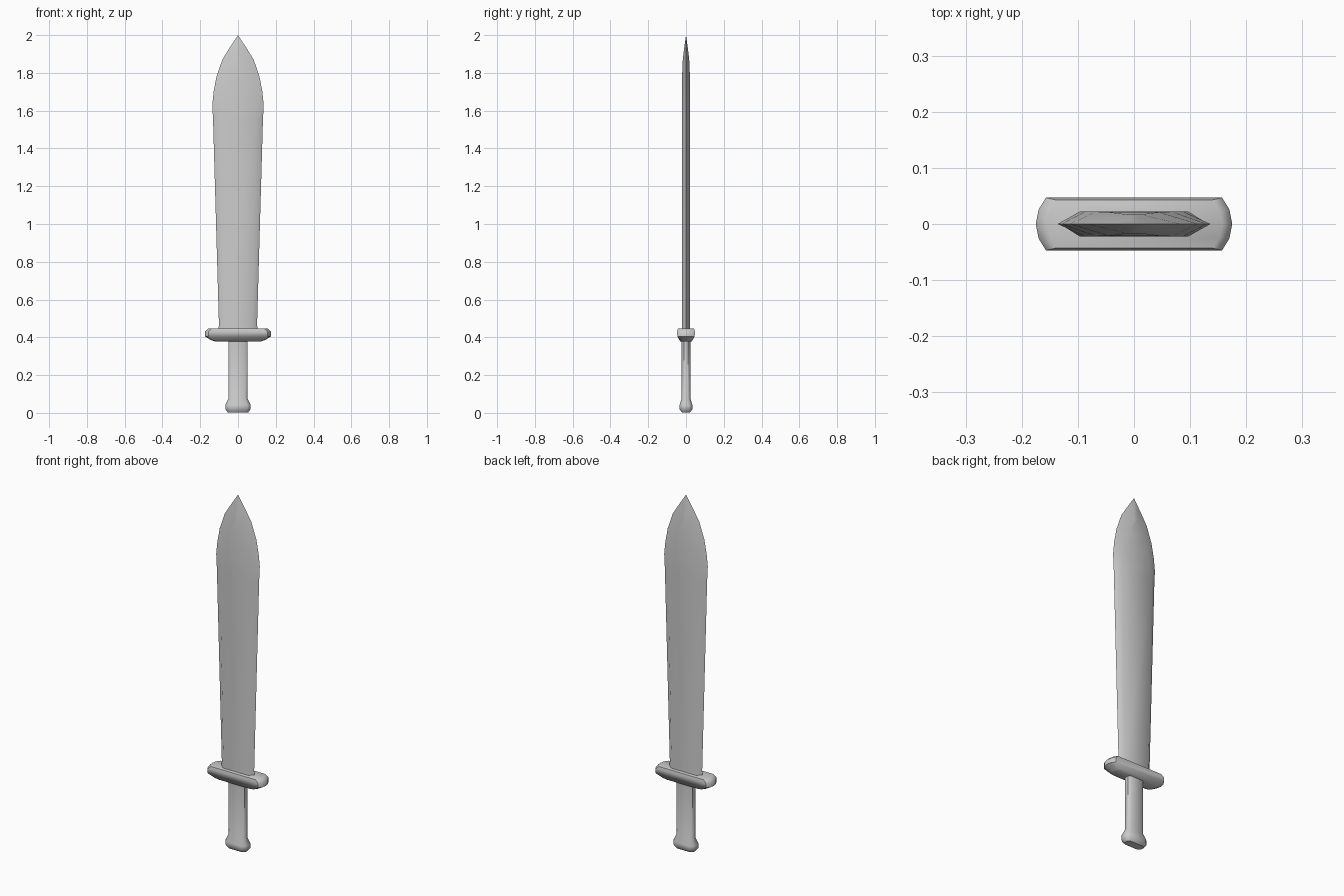
import bpy, bmesh, math

if "Cube" in bpy.data.objects:
    bpy.data.objects.remove(bpy.data.objects["Cube"])


def mirror_section(quarter):
    """Complete a counter-clockwise outline from its +x +y quarter."""
    pts = list(quarter)
    pts += [(-x, y) for x, y in reversed(quarter) if x > 1e-6]
    pts += [(x, -y) for x, y in reversed(pts) if y > 1e-6]
    return pts


def loft(name, rings, tip=None):
    """Skin a stack of (z, quarter outline) rings, capped or ending in a tip."""
    bm = bmesh.new()
    loops = [[bm.verts.new((x, y, z)) for x, y in mirror_section(q)] for z, q in rings]
    n = len(loops[0])
    for a, b in zip(loops, loops[1:]):
        for i in range(n):
            j = (i + 1) % n
            bm.faces.new((a[i], a[j], b[j], b[i]))
    bm.faces.new(loops[0][::-1])
    if tip is None:
        bm.faces.new(loops[-1])
    else:
        t = bm.verts.new((0, 0, tip))
        for i in range(n):
            bm.faces.new((loops[-1][i], loops[-1][(i + 1) % n], t))
    bmesh.ops.recalc_face_normals(bm, faces=bm.faces)
    mesh = bpy.data.meshes.new(name)
    bm.to_mesh(mesh)
    bm.free()
    obj = bpy.data.objects.new(name, mesh)
    bpy.context.collection.objects.link(obj)
    bpy.ops.object.select_all(action='DESELECT')
    obj.select_set(True)
    bpy.context.view_layer.objects.active = obj
    bpy.ops.object.shade_smooth_by_angle(angle=math.radians(48))
    return obj


# Blade: z, edge half-width, flat half-width, half-thickness
blade = [(0.43, 0.104, 0.078, 0.022), (0.47, 0.101, 0.075, 0.022),
         (1.55, 0.132, 0.097, 0.022), (1.63, 0.136, 0.088, 0.022),
         (1.70, 0.129, 0.068, 0.022), (1.78, 0.114, 0.045, 0.021),
         (1.87, 0.083, 0.012, 0.017), (1.93, 0.046, 0.005, 0.010)]
loft("blade", [(z, [(e, 0), (f, t)]) for z, e, f, t in blade], tip=2.0)


# Guard: straight sides with bowed ends, bevelled top and bottom
def guard_ring(w, d):
    return [(w, 0), (w - 0.005, d * 0.55), (w - 0.018, d)]


loft("guard", [(0.378, guard_ring(0.120, 0.030)),
               (0.384, guard_ring(0.140, 0.034)),
               (0.405, guard_ring(0.175, 0.046)),
               (0.430, guard_ring(0.175, 0.047)),
               (0.446, guard_ring(0.158, 0.043))])


# Grip and flared pommel: flat bar with chamfered corners
def bar_ring(w, d):
    return [(w, d * 0.5), (w * 0.72, d)]


loft("grip_and_pommel", [(0.003, bar_ring(0.054, 0.022)),
                         (0.020, bar_ring(0.067, 0.034)),
                         (0.042, bar_ring(0.067, 0.034)),
                         (0.078, bar_ring(0.050, 0.023)),
                         (0.385, bar_ring(0.050, 0.023))])
